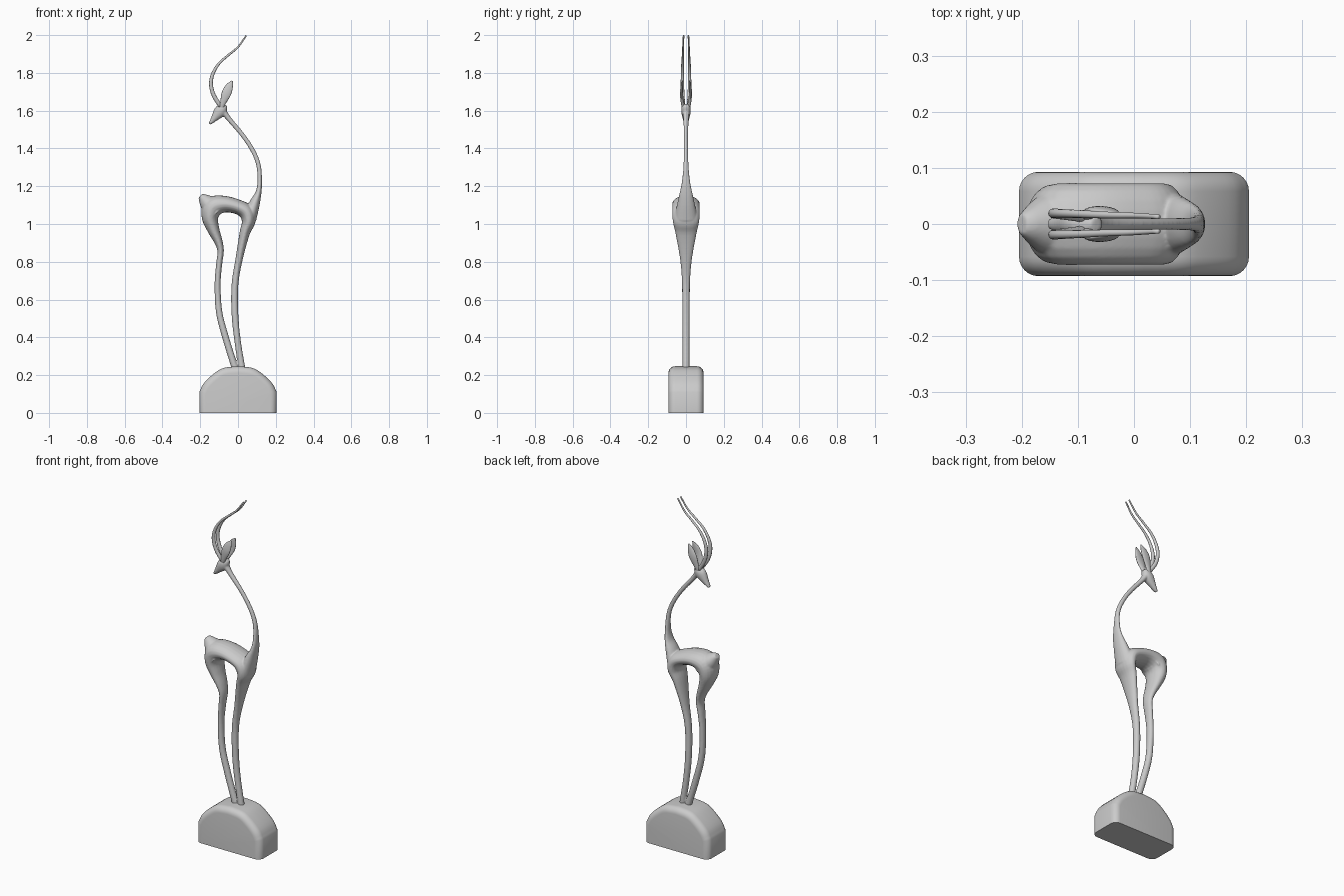
import bpy, bmesh
from math import cos, sin, pi
from mathutils import Vector

cube = bpy.data.objects.get("Cube")
if cube:
    bpy.data.objects.remove(cube)

grey = bpy.data.materials.new("stone grey")
grey.use_nodes = True
colour = (0.6, 0.6, 0.6, 1)
grey.diffuse_color = colour
grey.node_tree.nodes["Principled BSDF"].inputs["Base Color"].default_value = colour


def spline(points, steps):
    """Smooth curve through the points; every component is interpolated."""
    pts = [Vector(p) for p in points]
    out = []
    for i in range(len(pts) - 1):
        b, c = pts[i], pts[i + 1]
        m = (c - pts[i - 1]) / 2 if i else c - b
        n = (pts[i + 2] - b) / 2 if i + 2 < len(pts) else c - b
        for k in range(steps):
            t = k / steps
            out.append(b * (2*t**3 - 3*t*t + 1) + m * (t**3 - 2*t*t + t)
                       + c * (3*t*t - 2*t**3) + n * (t**3 - t*t))
    return out + [pts[-1]]


def loft(bm, sections, y_path=None, steps=5, sides=20):
    """Sweep ellipses along x, z; each section is x, z, in-plane radius, y radius."""
    rows = spline([Vector(s) for s in sections], steps)
    ys = [v.x for v in spline([(y, 0) for y in y_path], steps)] if y_path else [0] * len(rows)
    rings = []
    for i, r in enumerate(rows):
        a, b = rows[max(i - 1, 0)], rows[min(i + 1, len(rows) - 1)]
        d = Vector((b[0] - a[0], b[1] - a[1])).normalized()
        ring = []
        for k in range(sides):
            u, w = r[2] * cos(2*pi*k/sides), r[3] * sin(2*pi*k/sides)
            ring.append(bm.verts.new((r[0] - d.y * u, ys[i] + w, r[1] + d.x * u)))
        rings.append(ring)
    for p, q in zip(rings, rings[1:]):
        for k in range(sides):
            j = (k + 1) % sides
            bm.faces.new((p[k], p[j], q[j], q[k]))
    bm.faces.new(rings[0][::-1])
    bm.faces.new(rings[-1])


def finish(bm, name):
    bmesh.ops.recalc_face_normals(bm, faces=bm.faces[:])
    mesh = bpy.data.meshes.new(name)
    bm.to_mesh(mesh)
    bm.free()
    mesh.materials.append(grey)
    for f in mesh.polygons:
        f.use_smooth = True
    obj = bpy.data.objects.new(name, mesh)
    bpy.context.collection.objects.link(obj)
    return obj


# Body: legs and trunk form one arch, with tail, neck and head fused on
bm = bmesh.new()
loft(bm, [(-.015, .235, .018, .018), (-.066, .40, .018, .018), (-.10, .535, .017, .019),
          (-.108, .68, .016, .021), (-.10, .785, .016, .027), (-.092, .855, .017, .033),
          (-.103, .905, .022, .041), (-.13, .97, .032, .054), (-.148, 1.035, .044, .067),
          (-.13, 1.09, .055, .073), (-.07, 1.105, .044, .073), (0, 1.09, .039, .073),
          (.045, 1.062, .042, .073), (.056, 1.013, .036, .07), (.035, .95, .027, .056),
          (.005, .81, .019, .031), (-.016, .68, .018, .021), (-.016, .52, .018, .019),
          (-.002, .38, .017, .018), (.021, .235, .018, .018)])
loft(bm, [(-.11, 1.06, .06, .066), (-.155, 1.105, .048, .055),
          (-.185, 1.135, .028, .032), (-.2, 1.148, .014, .018)])
loft(bm, [(.06, 1.03, .038, .062), (.088, 1.11, .028, .046), (.108, 1.165, .016, .034),
          (.115, 1.225, .012, .022), (.108, 1.315, .012, .013), (.075, 1.395, .012, .011),
          (.021, 1.475, .012, .011), (-.045, 1.553, .013, .014), (-.08, 1.6, .017, .02)])
loft(bm, [(-.15, 1.53, .007, .01), (-.128, 1.556, .017, .017),
          (-.098, 1.593, .032, .025), (-.078, 1.615, .025, .023), (-.066, 1.63, .012, .014)])
body = finish(bm, "body")
fuse = body.modifiers.new("fuse", 'REMESH')
fuse.mode = 'VOXEL'
fuse.voxel_size = 0.004
fuse.use_smooth_shade = True
soften = body.modifiers.new("soften", 'SMOOTH')
soften.iterations = 6

# Ears and horns on both sides
for side, label in ((1, "left"), (-1, "right")):
    bm = bmesh.new()
    loft(bm, [(-.09, 1.61, .012, .008), (-.08, 1.64, .015, .009), (-.062, 1.69, .025, .008),
              (-.045, 1.73, .019, .006), (-.03, 1.758, .003, .002)],
         [side * y for y in (.013, .018, .024, .022, .018)])
    finish(bm, label + "_ear")
    bm = bmesh.new()
    loft(bm, [(-.09, 1.62, .011, .009), (-.128, 1.68, .011, .009), (-.143, 1.74, .01, .009),
              (-.133, 1.795, .009, .008), (-.10, 1.85, .007, .007), (-.05, 1.895, .006, .006),
              (0, 1.937, .005, .005), (.044, 1.998, .004, .004)],
         [side * y for y in (.012, .017, .019, .019, .018, .016, .015, .013)], sides=12)
    finish(bm, label + "_horn")

# Base: domed outline extruded front to back with rounded rims
half = spline([(.205, .11), (.18, .158), (.125, .21), (.075, .238), (0, .247)], 4)
outline = [(.205, 0)] + [tuple(p) for p in half]
outline += [(-x, z) for x, z in reversed(outline[:-1])]
bm = bmesh.new()
front = bm.faces.new([bm.verts.new((x, -.093, z)) for x, z in outline])
ext = bmesh.ops.extrude_face_region(bm, geom=[front], use_keep_orig=True)
bmesh.ops.translate(bm, verts=[g for g in ext["geom"] if isinstance(g, bmesh.types.BMVert)],
                    vec=(0, .186, 0))
rims = [e for e in bm.edges if abs(e.verts[0].co.y - e.verts[1].co.y) < .01
        and max(v.co.z for v in e.verts) > .01]
bmesh.ops.bevel(bm, geom=rims, offset=.035, segments=6, profile=.5, affect='EDGES')
base = finish(bm, "base")
bpy.context.view_layer.objects.active = base
base.select_set(True)
bpy.ops.object.shade_smooth_by_angle(angle=.6)
